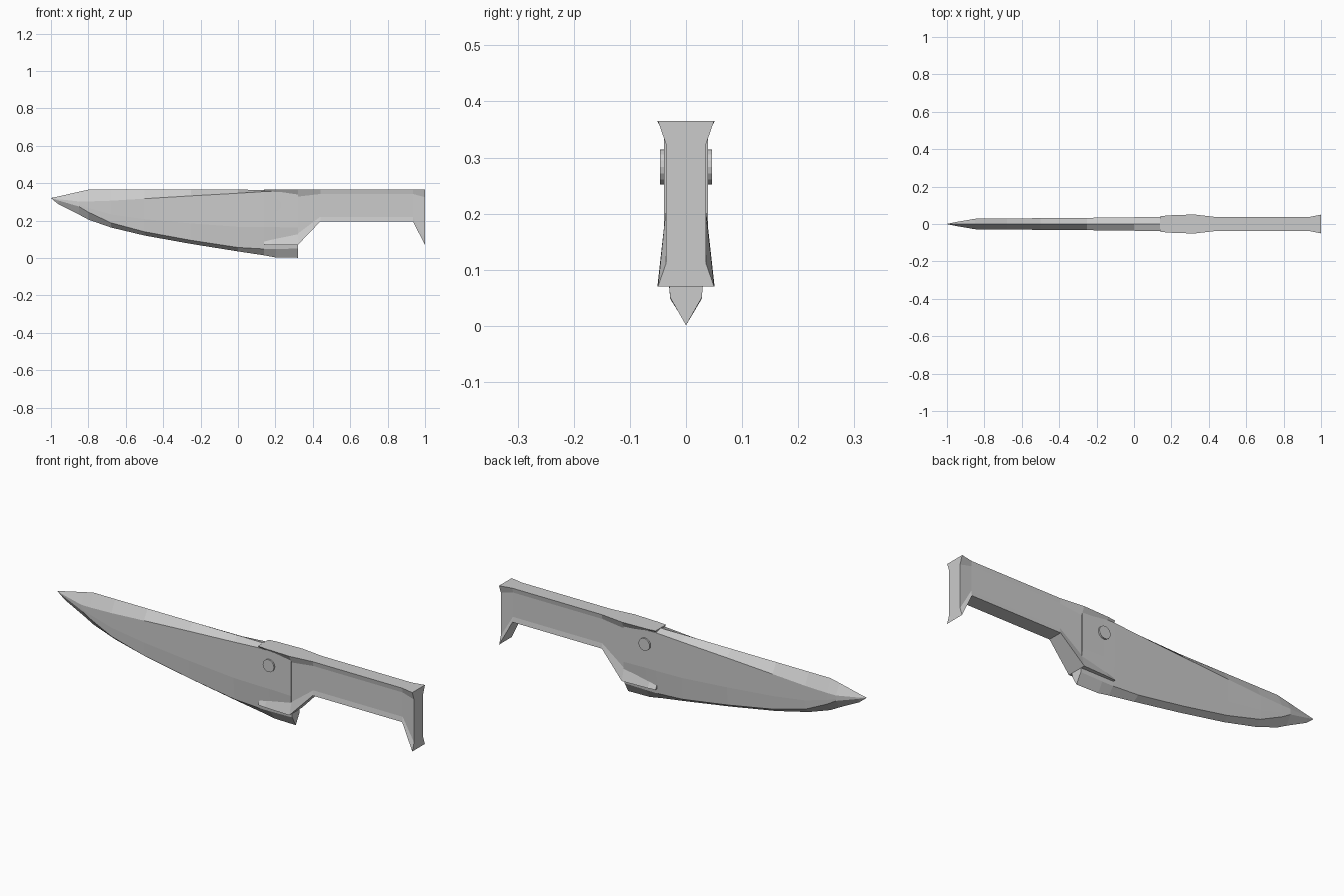
import bpy, bmesh, math


def loft(name, rings):
    """Skin equal-length closed rings of (x, y, z) points and cap both ends."""
    bm = bmesh.new()
    loops = [[bm.verts.new(p) for p in ring] for ring in rings]
    n = len(loops[0])
    for a, b in zip(loops, loops[1:]):
        for i in range(n):
            j = (i + 1) % n
            bm.faces.new((a[i], a[j], b[j], b[i]))
    bm.faces.new(loops[0])
    bm.faces.new(loops[-1])
    bmesh.ops.remove_doubles(bm, verts=bm.verts, dist=0.0005)
    bmesh.ops.recalc_face_normals(bm, faces=bm.faces)
    mesh = bpy.data.meshes.new(name)
    bm.to_mesh(mesh)
    bm.free()
    obj = bpy.data.objects.new(name, mesh)
    bpy.context.collection.objects.link(obj)
    return obj


def mirrored(x, side):
    """Closed ring from a half-section listed top to bottom as (y, z)."""
    right = [(x, y, z) for y, z in side]
    left = [(x, -y, z) for y, z in reversed(side) if y > 0]
    return right + left


# Blade: ridged spine, flat cheeks and a ground cutting edge
# x, spine z, shoulder z, shoulder y, bevel z, bevel y, edge z
blade_stations = [
    (-0.998, 0.321, 0.320, 0.001, 0.319, 0.001, 0.318),
    (-0.96, 0.329, 0.314, 0.009, 0.307, 0.009, 0.287),
    (-0.85, 0.354, 0.302, 0.028, 0.275, 0.028, 0.232),
    (-0.80, 0.365, 0.302, 0.029, 0.245, 0.028, 0.205),
    (-0.68, 0.365, 0.306, 0.030, 0.188, 0.028, 0.163),
    (-0.50, 0.365, 0.317, 0.031, 0.140, 0.028, 0.120),
    (-0.25, 0.365, 0.332, 0.033, 0.094, 0.028, 0.075),
    (0.00, 0.365, 0.346, 0.036, 0.056, 0.028, 0.035),
    (0.14, 0.364, 0.355, 0.038, 0.048, 0.028, 0.014),
    (0.20, 0.362, 0.355, 0.038, 0.048, 0.028, 0.003),
    (0.32, 0.362, 0.345, 0.039, 0.050, 0.028, 0.001),
]
loft("blade", [
    mirrored(x, [(0, sp), (sy, sz), (sy, bz + 0.38 * (sz - bz)), (by, bz), (0, ez)])
    for x, sp, sz, sy, bz, by, ez in blade_stations])

# Handle: waisted section with flared top and bottom, guard and hooked butt
# x, bottom z, lower waist z, upper waist z, flare y, waist y
handle_stations = [
    (0.14, 0.070, 0.090, 0.350, 0.041, 0.030),
    (0.18, 0.070, 0.100, 0.345, 0.046, 0.031),
    (0.32, 0.070, 0.130, 0.328, 0.051, 0.034),
    (0.44, 0.195, 0.220, 0.342, 0.037, 0.033),
    (0.935, 0.195, 0.220, 0.342, 0.037, 0.033),
    (1.00, 0.070, 0.110, 0.325, 0.050, 0.036),
]
loft("handle", [
    mirrored(x, [(fy, 0.365), (wy, uz), (wy, lz), (fy, bz)])
    for x, bz, lz, uz, fy, wy in handle_stations])

# Pivot pin through the blade and guard
bpy.ops.mesh.primitive_cylinder_add(vertices=16, radius=0.031, depth=0.092,
                                    location=(0.2, 0, 0.283),
                                    rotation=(math.pi / 2, 0, 0))
bpy.context.object.name = "pivot_pin"
